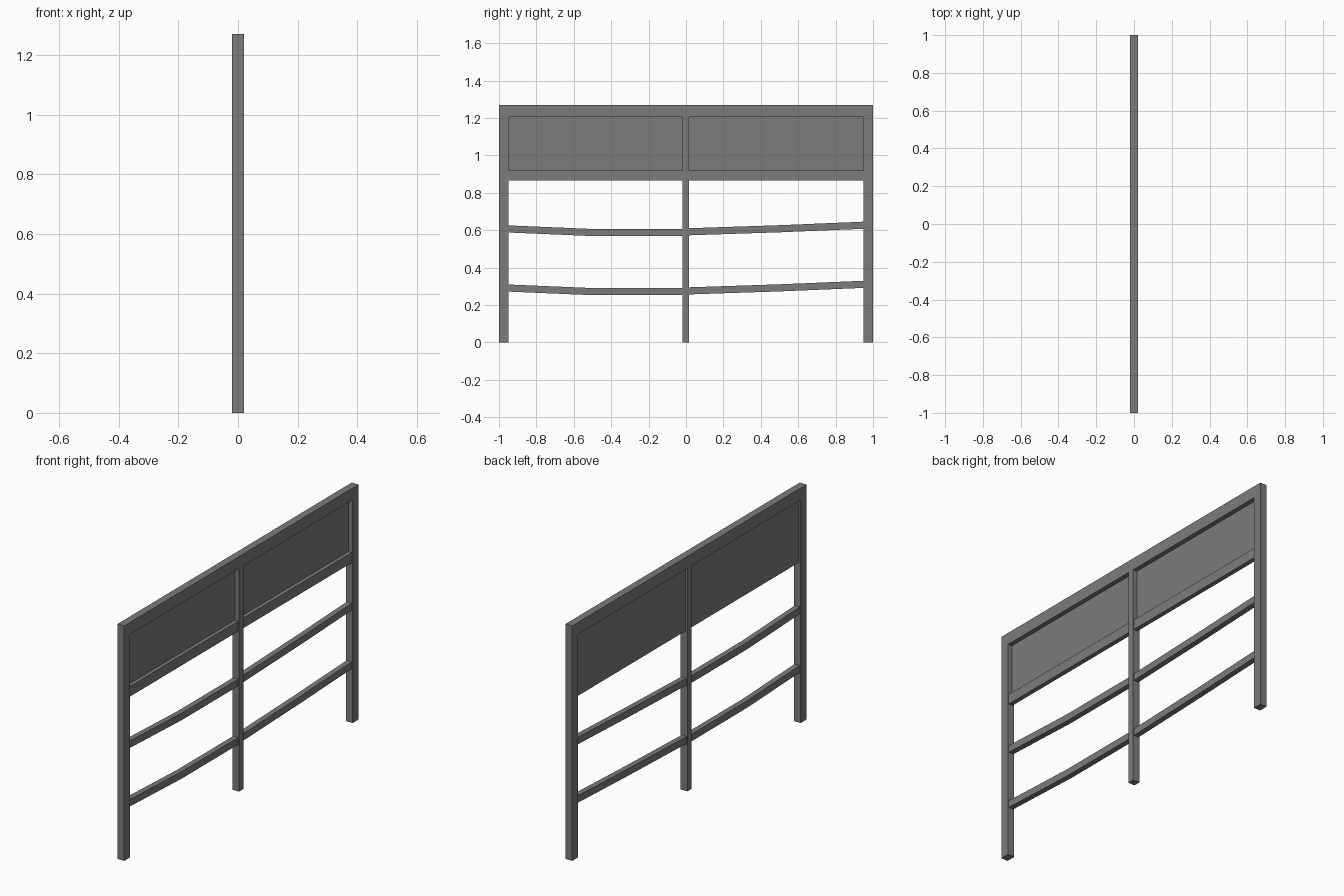
import bpy
import bmesh

cube = bpy.data.objects.get("Cube")
if cube:
    bpy.data.objects.remove(cube, do_unlink=True)

grey = bpy.data.materials.new("painted grey")
grey.use_nodes = True
colour = (0.2, 0.2, 0.2, 1)
grey.diffuse_color = colour
grey.node_tree.nodes["Principled BSDF"].inputs["Base Color"].default_value = colour


def add_object(name, bm):
    bmesh.ops.recalc_face_normals(bm, faces=bm.faces)
    mesh = bpy.data.meshes.new(name)
    bm.to_mesh(mesh)
    bm.free()
    mesh.materials.append(grey)
    obj = bpy.data.objects.new(name, mesh)
    bpy.context.collection.objects.link(obj)
    return obj


def prism(name, outline, x0, x1):
    """Extrude a side outline of (y, z) points from x0 to x1."""
    bm = bmesh.new()
    face = bm.faces.new([bm.verts.new((x0, y, z)) for y, z in outline])
    ext = bmesh.ops.extrude_face_region(bm, geom=[face], use_keep_orig=True)
    verts = [v for v in ext["geom"] if isinstance(v, bmesh.types.BMVert)]
    bmesh.ops.translate(bm, verts=verts, vec=(x1 - x0, 0, 0))
    return add_object(name, bm)


def box(name, y0, y1, z0, z1, x0, x1):
    return prism(name, [(y0, z0), (y1, z0), (y1, z1), (y0, z1)], x0, x1)


half = 0.02      # half the frame thickness
height = 1.27
post = 0.95      # inner side of the end posts
top_z = 1.205    # underside of the top rail

# Outer frame, one welded goal-shaped outline
prism("outer_frame", [(-1, 0), (-post, 0), (-post, top_z), (post, top_z),
                      (post, 0), (1, 0), (1, height), (-1, height)], -half, half)

# Centre post
mid0, mid1 = -0.02, 0.017
box("centre_post", mid0, mid1, 0, top_z, -half, half)

# Recessed panels with a ledge rail on one side, and bowed rails below
bays = {"front": [(-post, 0.607), (-0.5, 0.588), (mid0, 0.588)],
        "back": [(mid1, 0.592), (0.5, 0.608), (post, 0.627)]}
for side, path in bays.items():
    y0, y1 = path[0][0], path[-1][0]
    box(side + "_panel", y0, y1, 0.92, top_z, -0.01, -0.005)
    box(side + "_panel_rail", y0, y1, 0.865, 0.92, -0.01, 0.015)
    for level, drop in (("upper", 0), ("lower", 0.316)):
        lower = [(y, z - drop - 0.019) for y, z in path]
        upper = [(y, z - drop + 0.019) for y, z in reversed(path)]
        prism(f"{side}_{level}_rail", lower + upper, -0.015, 0.015)
